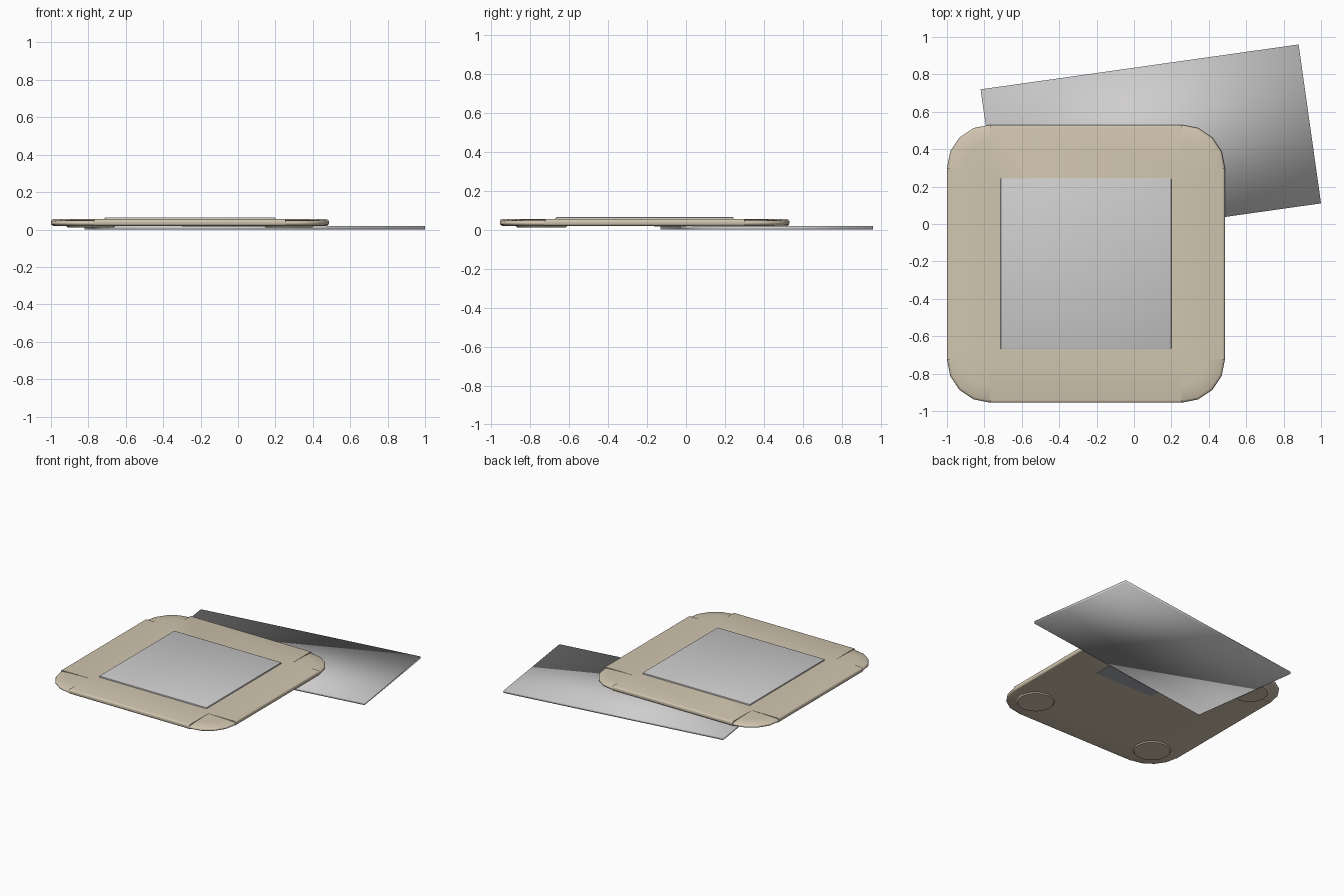
import bpy, bmesh, math
from mathutils import Vector, Matrix

cube = bpy.data.objects.get("Cube")
if cube:
    bpy.data.objects.remove(cube, do_unlink=True)

CX, CY = -0.257, -0.2125     # centre of the pad
HALF, ARM = 0.743, 0.512     # outer half size, half width of the cross arms


def material(name, rgb):
    m = bpy.data.materials.new(name)
    m.use_nodes = True
    m.diffuse_color = (*rgb, 1)
    m.node_tree.nodes["Principled BSDF"].inputs["Base Color"].default_value = (*rgb, 1)
    return m


BEIGE = material("beige plastic", (0.64, 0.56, 0.43))
GREY = material("light grey", (0.62, 0.61, 0.61))
SLATE = material("slate grey", (0.40, 0.41, 0.45))


def finish(name, bm, mat, smooth=35):
    bmesh.ops.recalc_face_normals(bm, faces=bm.faces)
    me = bpy.data.meshes.new(name)
    bm.to_mesh(me)
    bm.free()
    me.materials.append(mat)
    ob = bpy.data.objects.new(name, me)
    bpy.context.collection.objects.link(ob)
    bpy.ops.object.select_all(action="DESELECT")
    ob.select_set(True)
    bpy.context.view_layer.objects.active = ob
    if smooth:
        bpy.ops.object.shade_smooth_by_angle(angle=math.radians(smooth))
    return ob


def box(name, centre, size, mat, turn=0, bevel=0, smooth=35):
    bm = bmesh.new()
    place = Matrix.Translation(centre) @ Matrix.Rotation(turn, 4, "Z") @ Matrix.Diagonal((*size, 1))
    bmesh.ops.create_cube(bm, size=1, matrix=place)
    if bevel:
        bmesh.ops.bevel(bm, geom=bm.edges[:], offset=bevel, segments=2, profile=0.5, affect="EDGES")
    return finish(name, bm, mat, smooth)


# Cross-shaped body with rounded outer ends
bm = bmesh.new()
a, h = ARM, HALF
outline = []
for k in range(4):
    turn = Matrix.Rotation(k * math.pi / 2, 3, "Z")
    outline += [turn @ Vector(p) for p in ((h, -a, 0), (h, a, 0), (a, a, 0))]
base = bm.faces.new([bm.verts.new(p + Vector((CX, CY, 0.02))) for p in outline])
ext = bmesh.ops.extrude_face_region(bm, geom=[base])
bmesh.ops.translate(bm, vec=(0, 0, 0.035),
                    verts=[v for v in ext["geom"] if isinstance(v, bmesh.types.BMVert)])
rim = []
for e in bm.edges:
    mid = (e.verts[0].co + e.verts[1].co) / 2 - Vector((CX, CY, 0))
    flat = abs(e.verts[0].co.z - e.verts[1].co.z) < 0.001
    if flat and max(abs(mid.x), abs(mid.y)) > h - 0.01:
        rim.append(e)
bmesh.ops.bevel(bm, geom=rim, offset=0.012, segments=3, profile=0.5, affect="EDGES")
finish("body", bm, BEIGE)

# Four padded corner pieces, slightly lower than the body at the rim
RINGS = ((0.94, 0.021), (0.99, 0.027), (1, 0.034), (0.99, 0.041), (0.94, 0.047), (0.6, 0.052))
STEPS = 4
for sx in (-1, 1):
    for sy in (-1, 1):
        bm = bmesh.new()
        hub = Vector((CX + sx * ARM, CY + sy * ARM, 0))
        rings = []
        for scale, z in RINGS:
            ring = []
            for i in range(STEPS + 1):
                t = i / STEPS * math.pi / 2
                r = (HALF - ARM) * scale
                ring.append(bm.verts.new(hub + Vector((sx * r * math.cos(t), sy * r * math.sin(t), z))))
            rings.append(ring)
        low = bm.verts.new(hub + Vector((0, 0, 0.021)))
        top = bm.verts.new(hub + Vector((0, 0, 0.054)))
        for i in range(STEPS):
            bm.faces.new((low, rings[0][i], rings[0][i + 1]))
            bm.faces.new((top, rings[-1][i], rings[-1][i + 1]))
            for lo, hi in zip(rings, rings[1:]):
                bm.faces.new((lo[i], lo[i + 1], hi[i + 1], hi[i]))
        for i in (0, STEPS):
            bm.faces.new([low] + [r[i] for r in rings] + [top])
        side = ("back_" if sy > 0 else "front_") + ("left" if sx > 0 else "right")
        finish(side + "_corner", bm, BEIGE, 50)

        # Round foot under the corner
        bm = bmesh.new()
        spot = Matrix.Translation((CX + sx * 0.53, CY + sy * 0.53, 0.017))
        bmesh.ops.create_cone(bm, cap_ends=True, segments=24, radius1=0.125, radius2=0.135,
                              depth=0.01, matrix=spot)
        finish(side + "_foot", bm, BEIGE)

# Raised top panel
box("top_panel", (CX, CY, 0.055), (0.914, 0.914, 0.02), GREY, bevel=0.006)

# Small plate on the underside
box("underside_plate", (-0.05, -0.03, 0.0185), (0.5, 0.27, 0.005), SLATE)

# Loose sheet under the pad, softly shaded across its whole surface
box("sheet", (0.09, 0.415, 0.009), (1.717, 0.858, 0.018), GREY, turn=math.atan2(0.24, 1.7), smooth=180)
